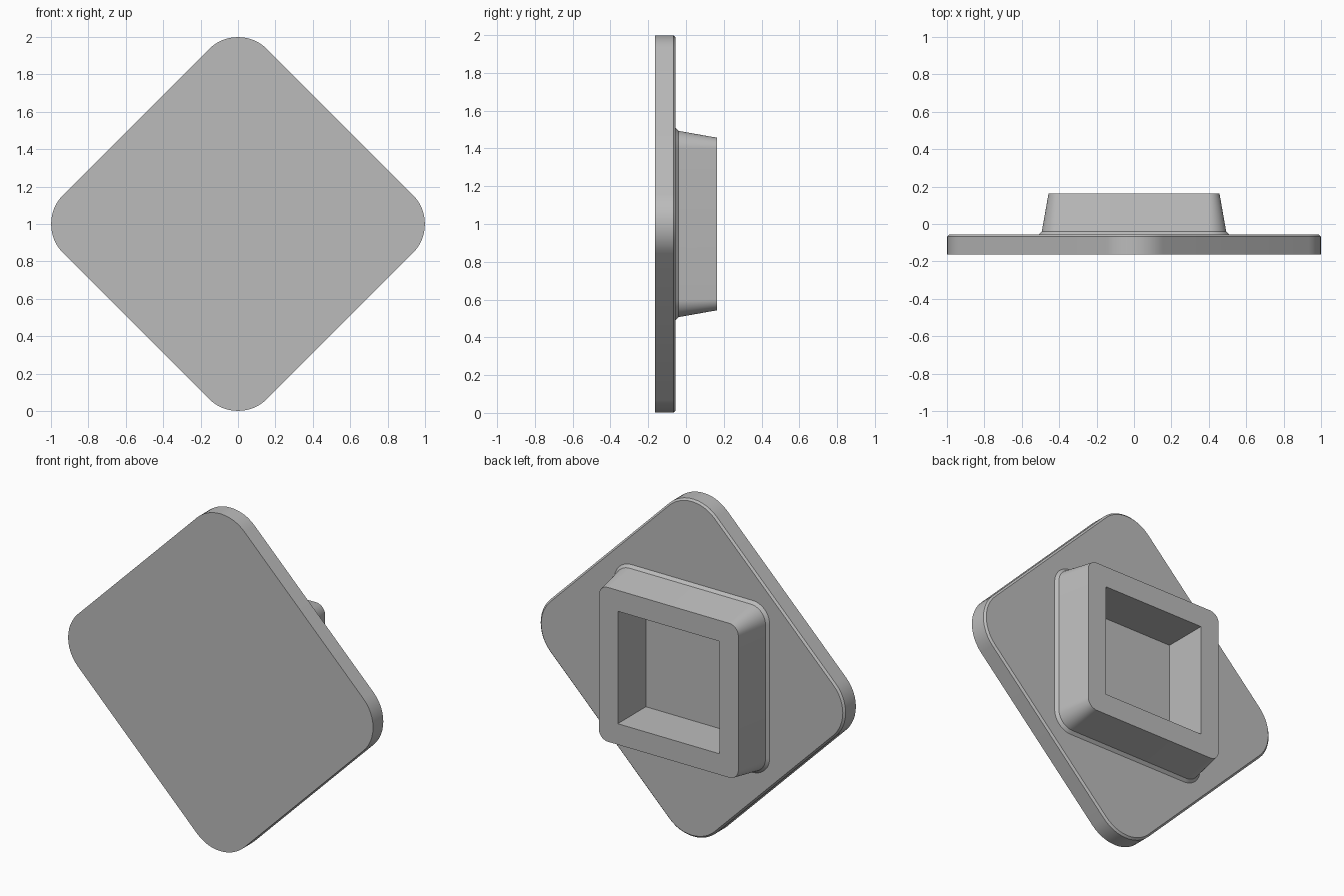
import bpy, bmesh, math

if "Cube" in bpy.data.objects:
    bpy.data.objects.remove(bpy.data.objects["Cube"], do_unlink=True)

# One plain grey for the whole model
grey = bpy.data.materials.new("plain_grey")
grey.use_nodes = True
colour = (0.5, 0.5, 0.5, 1)
grey.diffuse_color = colour
grey.node_tree.nodes["Principled BSDF"].inputs["Base Color"].default_value = colour

CENTRE_Z = 1.0
FRONT, PLATE_BACK, TIP = -0.163, -0.056, 0.163


def rounded_square(half, radius, turn, steps=12):
    """Outline in x and z of a square with round corners, turned about y."""
    points = []
    for corner in range(4):
        middle = math.radians(45 + 90 * corner)
        reach = (half - radius) * math.sqrt(2)
        for i in range(steps + 1):
            a = middle + math.radians(-45 + 90 * i / steps)
            x = reach * math.cos(middle) + radius * math.cos(a)
            z = reach * math.sin(middle) + radius * math.sin(a)
            points.append((x * math.cos(turn) - z * math.sin(turn),
                           x * math.sin(turn) + z * math.cos(turn)))
    return points


def loft(name, sections, turn=0.0):
    """Closed solid through (y, half width, corner radius) sections."""
    bm = bmesh.new()
    rings = [[bm.verts.new((x, y, z + CENTRE_Z))
              for x, z in rounded_square(half, radius, turn)]
             for y, half, radius in sections]
    for lower, upper in zip(rings, rings[1:]):
        for i in range(len(lower)):
            j = (i + 1) % len(lower)
            bm.faces.new((lower[i], lower[j], upper[j], upper[i]))
    bm.faces.new(rings[0])
    bm.faces.new(rings[-1])
    bmesh.ops.recalc_face_normals(bm, faces=bm.faces)
    mesh = bpy.data.meshes.new(name)
    bm.to_mesh(mesh)
    bm.free()
    mesh.materials.append(grey)
    obj = bpy.data.objects.new(name, mesh)
    bpy.context.collection.objects.link(obj)
    return obj


# Diamond plate with a chamfered back edge
half, radius, chamfer = 0.771, 0.22, 0.011
plate = loft("diamond_plate", [
    (FRONT, half, radius),
    (PLATE_BACK - chamfer, half, radius),
    (PLATE_BACK, half - chamfer, radius - chamfer),
], math.radians(45))

# Tapered square socket with a flared foot
socket = loft("square_socket", [
    (PLATE_BACK, 0.509, 0.112),
    (-0.04, 0.493, 0.096),
    (TIP, 0.457, 0.06),
])

# Square pocket, sunk through the socket into the plate
bpy.ops.mesh.primitive_cube_add(size=1, location=(0, 0.1, CENTRE_Z))
cutter = bpy.context.object
cutter.name = "pocket_cutter"
cutter.scale = (0.666, 0.4, 0.666)
cutter.data.materials.append(grey)
cutter.hide_render = True

for part in (plate, socket):
    cut = part.modifiers.new("pocket", 'BOOLEAN')
    cut.operation = 'DIFFERENCE'
    cut.solver = 'EXACT'
    cut.object = cutter
    bpy.ops.object.select_all(action='DESELECT')
    part.select_set(True)
    bpy.context.view_layer.objects.active = part
    bpy.ops.object.modifier_apply(modifier=cut.name)
    bpy.ops.object.shade_smooth_by_angle(angle=math.radians(30))

bpy.data.objects.remove(cutter, do_unlink=True)
